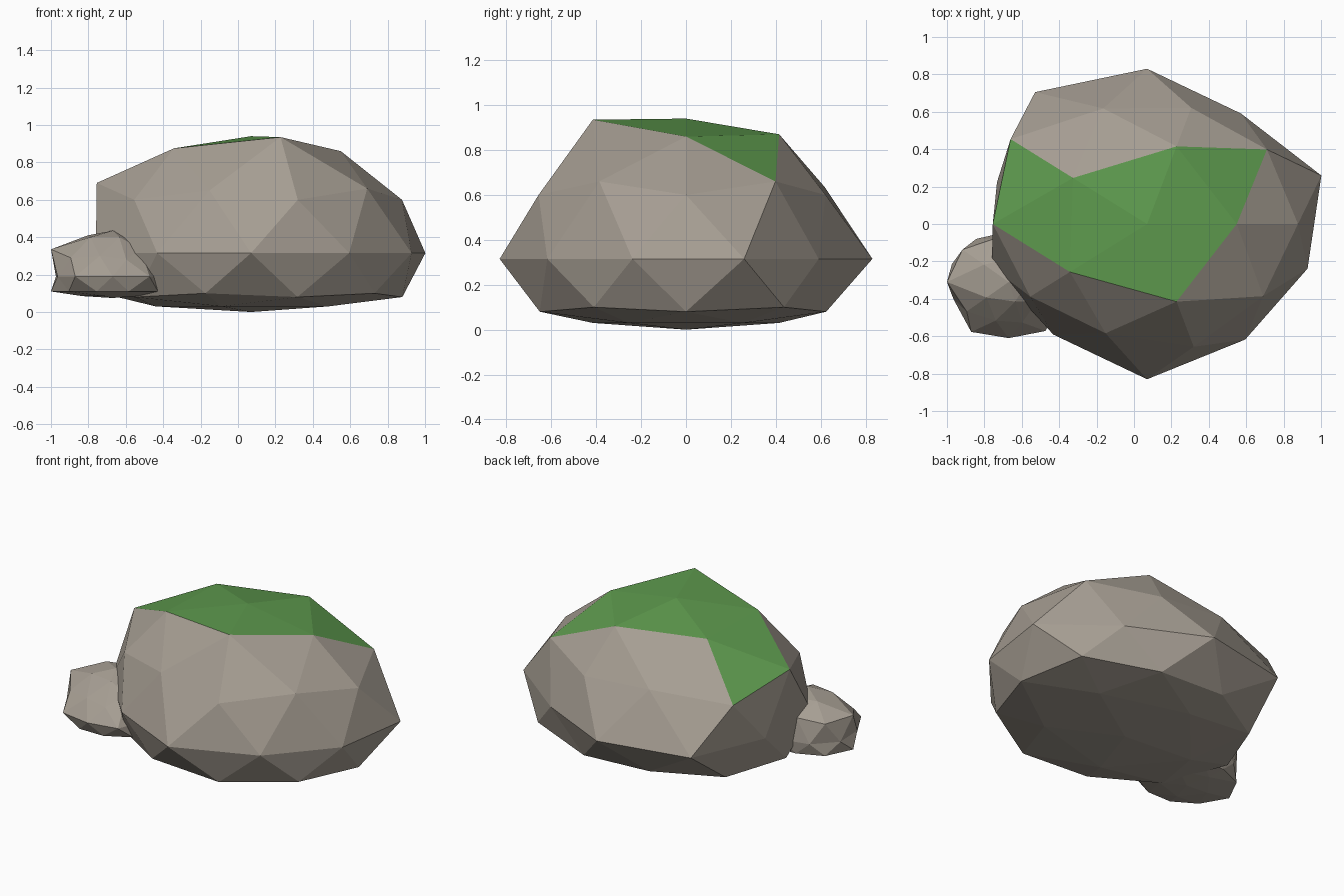
import bpy, bmesh, math

if "Cube" in bpy.data.objects:
    bpy.data.objects.remove(bpy.data.objects["Cube"], do_unlink=True)


def make_material(name, color):
    mat = bpy.data.materials.new(name)
    mat.use_nodes = True
    mat.diffuse_color = color
    mat.node_tree.nodes["Principled BSDF"].inputs["Base Color"].default_value = color
    return mat


stone = make_material("warm grey stone", (0.38, 0.34, 0.29, 1))
moss = make_material("moss green", (0.11, 0.32, 0.075, 1))


def mossy(direction):
    """Cap around the pole, with patches running down two sides."""
    angle = math.degrees(math.atan2(direction.y, direction.x)) % 360
    if direction.z > 0.85:
        return True
    if direction.z > 0.7:
        return abs(angle - 36) < 10 or abs(angle - 180) < 10
    return direction.z > 0.55 and 145 < angle < 176


def make_rock(name, center, radius, rings, has_moss):
    """Faceted sphere whose rings, bottom to top, get (heights, width factors)."""
    bm = bmesh.new()
    bmesh.ops.create_icosphere(bm, subdivisions=2, radius=1)
    for face in bm.faces:
        direction = face.calc_center_median()
        face.material_index = int(has_moss and mossy(direction))
        face.smooth = False
    levels = {}
    for v in bm.verts:
        levels.setdefault(round(v.co.z, 2), []).append(v)
    for level, (heights, widths) in zip(sorted(levels), rings):
        ring = sorted(levels[level],
                      key=lambda v: (math.atan2(v.co.y, v.co.x) + 0.05) % math.tau)
        for i, v in enumerate(ring):
            k = widths[i % len(widths)]
            v.co = (center[0] + v.co.x * radius[0] * k,
                    center[1] + v.co.y * radius[1] * k,
                    heights[i % len(heights)])
    mesh = bpy.data.meshes.new(name)
    bm.to_mesh(mesh)
    bm.free()
    mesh.materials.append(stone)
    if has_moss:
        mesh.materials.append(moss)
    obj = bpy.data.objects.new(name, mesh)
    bpy.context.collection.objects.link(obj)
    return obj


# Large boulder with a mossy top
boulder_rings = [
    ([0], [1]),
    ([0.03], [1]),
    ([0.08], [0.98, 0.93, 0.95, 0.93, 0.97]),
    ([0.1], [1, 0.88, 0.92, 0.91, 0.94]),
    ([0.315], [1.01, 0.88, 1, 1.05, 0.87, 0.9, 0.88, 1, 0.92, 0.93]),
    ([0.6], [0.93, 0.88, 1.04, 0.89, 0.93]),
    ([0.66, 0.635, 0.69, 0.65, 0.66], [0.96, 0.92, 1, 0.87, 0.93]),
    ([0.86, 0.87, 0.87, 0.875, 0.935], [0.94, 1, 0.96, 1, 1]),
    ([0.94], [1]),
]
make_rock("large_boulder", (0.07, 0), (0.97, 0.83), boulder_rings, True)

# Small stone leaning against the boulder
stone_rings = [
    ([0.075], [1]),
    ([0.085], [1]),
    ([0.11], [1.06, 1, 1.15, 1.1, 1.05]),
    ([0.11], [1, 0.95, 1.19, 1, 1.08]),
    ([0.19], [0.9, 0.9, 0.9, 0.95, 1.03, 1, 1.1, 1, 1.08, 0.9]),
    ([0.28, 0.3, 0.32, 0.29, 0.28], [0.75, 0.9, 1.1, 1, 0.85]),
    ([0.36, 0.34, 0.335, 0.3, 0.34], [0.7, 0.95, 1.25, 0.85, 0.7]),
    ([0.4, 0.41, 0.41, 0.4, 0.4], [0.6, 0.9, 1, 0.9, 0.7]),
    ([0.435], [1]),
]
make_rock("small_stone", (-0.67, -0.31), (0.31, 0.3), stone_rings, False)
